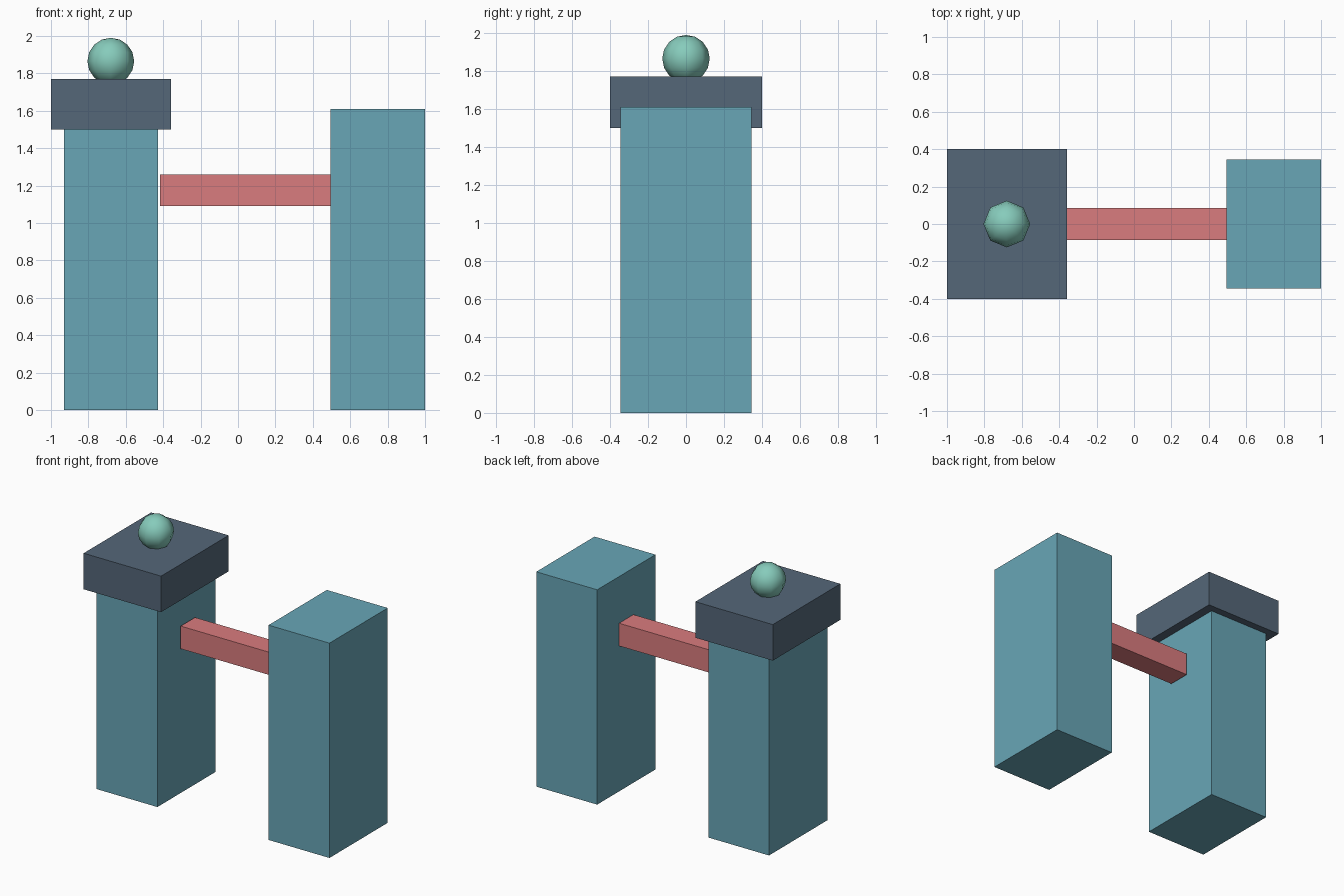
import bpy

if "Cube" in bpy.data.objects:
    bpy.data.objects.remove(bpy.data.objects["Cube"])


def material(name, color):
    mat = bpy.data.materials.new(name)
    mat.diffuse_color = (*color, 1.0)
    mat.use_nodes = True
    mat.node_tree.nodes["Principled BSDF"].inputs["Base Color"].default_value = mat.diffuse_color
    return mat


def box(name, low, high, mat):
    """Box spanning two opposite corners."""
    centre = [(a + b) / 2 for a, b in zip(low, high)]
    bpy.ops.mesh.primitive_cube_add(size=1, location=centre)
    ob = bpy.context.object
    ob.name = name
    ob.scale = [b - a for a, b in zip(low, high)]
    bpy.ops.object.transform_apply(location=False, rotation=False, scale=True)
    ob.data.materials.append(mat)
    return ob


teal = material("teal", (0.14, 0.38, 0.47))
slate = material("slate", (0.09, 0.135, 0.19))
red = material("red", (0.70, 0.20, 0.21))
green = material("green", (0.24, 0.60, 0.50))

# Two pillars, the left one ending under the cap
for name, x0, x1, top in (("left_pillar", -0.93, -0.427, 1.5),
                          ("right_pillar", 0.495, 1.0, 1.61)):
    box(name, (x0, -0.345, 0), (x1, 0.345, top), teal)

# Overhanging cap on the left pillar
box("cap", (-1.0, -0.4, 1.5), (-0.358, 0.4, 1.77), slate)

# Cross beam, stopping just short of the left pillar
box("cross_beam", (-0.416, -0.085, 1.09), (0.495, 0.085, 1.26), red)

# Ball sunk slightly into the cap
bpy.ops.mesh.primitive_uv_sphere_add(segments=8, ring_count=8, radius=0.125,
                                     location=(-0.68, 0, 1.865))
ball = bpy.context.object
ball.name = "ball"
ball.data.materials.append(green)
bpy.ops.object.shade_smooth()
